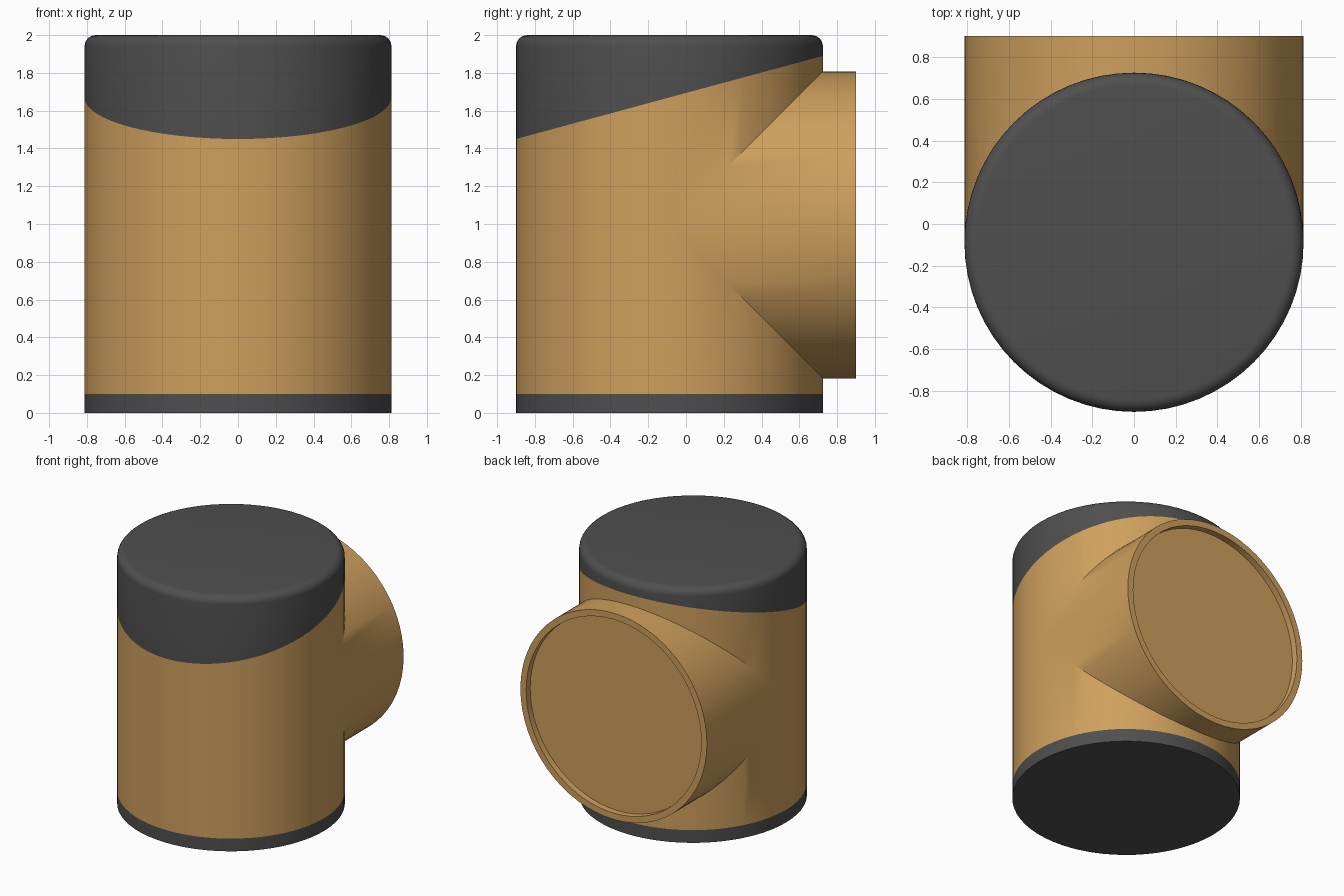
import bpy, bmesh, math

if "Cube" in bpy.data.objects:
    bpy.data.objects.remove(bpy.data.objects["Cube"])

R, CY, CZ, N = 0.8125, -0.0875, 0.995, 64   # shared radius, trunk centre y, branch centre z
BEVEL = 0.06


def material(name, rgb):
    m = bpy.data.materials.new(name)
    m.diffuse_color = (*rgb, 1)
    m.use_nodes = True
    m.node_tree.nodes["Principled BSDF"].inputs["Base Color"].default_value = m.diffuse_color
    return m


tan = material("tan", (0.62, 0.35, 0.11))
charcoal = material("charcoal", (0.078, 0.078, 0.078))

bm = bmesh.new()
angles = [2 * math.pi * i / N for i in range(N)]


def ring(point):
    return [bm.verts.new(point(math.cos(a), math.sin(a))) for a in angles]


def bridge(a, b, mat):
    for i in range(N):
        j = (i + 1) % N
        bm.faces.new((a[i], a[j], b[j], b[i])).material_index = mat


def trunk_ring(height, r=R):
    return ring(lambda c, s: (r * c, CY + r * s, height(s)))


# Trunk: dark base, tan wall with the branch opening at the back, dark slanted cap
foot = trunk_ring(lambda s: 0)
base = trunk_ring(lambda s: 0.1)
seam_low = trunk_ring(lambda s: CZ - R * max(s, 0))
seam_high = trunk_ring(lambda s: CZ + R * max(s, 0))
slant = trunk_ring(lambda s: 1.67 + 0.22 * s)
bm.faces.new(foot).material_index = 1
bridge(foot, base, 1)
bridge(base, seam_low, 0)
bridge(seam_high, slant, 0)

# Rounded top edge
last = slant
for k in range(7):
    t = math.pi / 2 * k / 6
    z = 2 - BEVEL + BEVEL * math.sin(t)
    nxt = trunk_ring(lambda s: z, R - BEVEL + BEVEL * math.cos(t))
    bridge(last, nxt, 1)
    last = nxt
bm.faces.new(last).material_index = 1

# Branch: same-radius tube mitred into the trunk, with a shallow recessed end
last = ring(lambda c, s: (R * c, CY + R * abs(s), CZ + R * s))
for r, y in ((R, 0.9), (R - 0.05, 0.9), (R - 0.05, 0.85)):
    nxt = ring(lambda c, s: (r * c, y, CZ + r * s))
    bridge(last, nxt, 0)
    last = nxt
bm.faces.new(last).material_index = 0

# Weld the mitre seam and the front wall
bmesh.ops.remove_doubles(bm, verts=bm.verts, dist=1e-4)
bmesh.ops.recalc_face_normals(bm, faces=bm.faces)

mesh = bpy.data.meshes.new("pipe_tee")
bm.to_mesh(mesh)
bm.free()
mesh.materials.append(tan)
mesh.materials.append(charcoal)
body = bpy.data.objects.new("pipe_tee", mesh)
bpy.context.collection.objects.link(body)
bpy.context.view_layer.objects.active = body
body.select_set(True)
bpy.ops.object.shade_smooth_by_angle(angle=math.radians(30))
